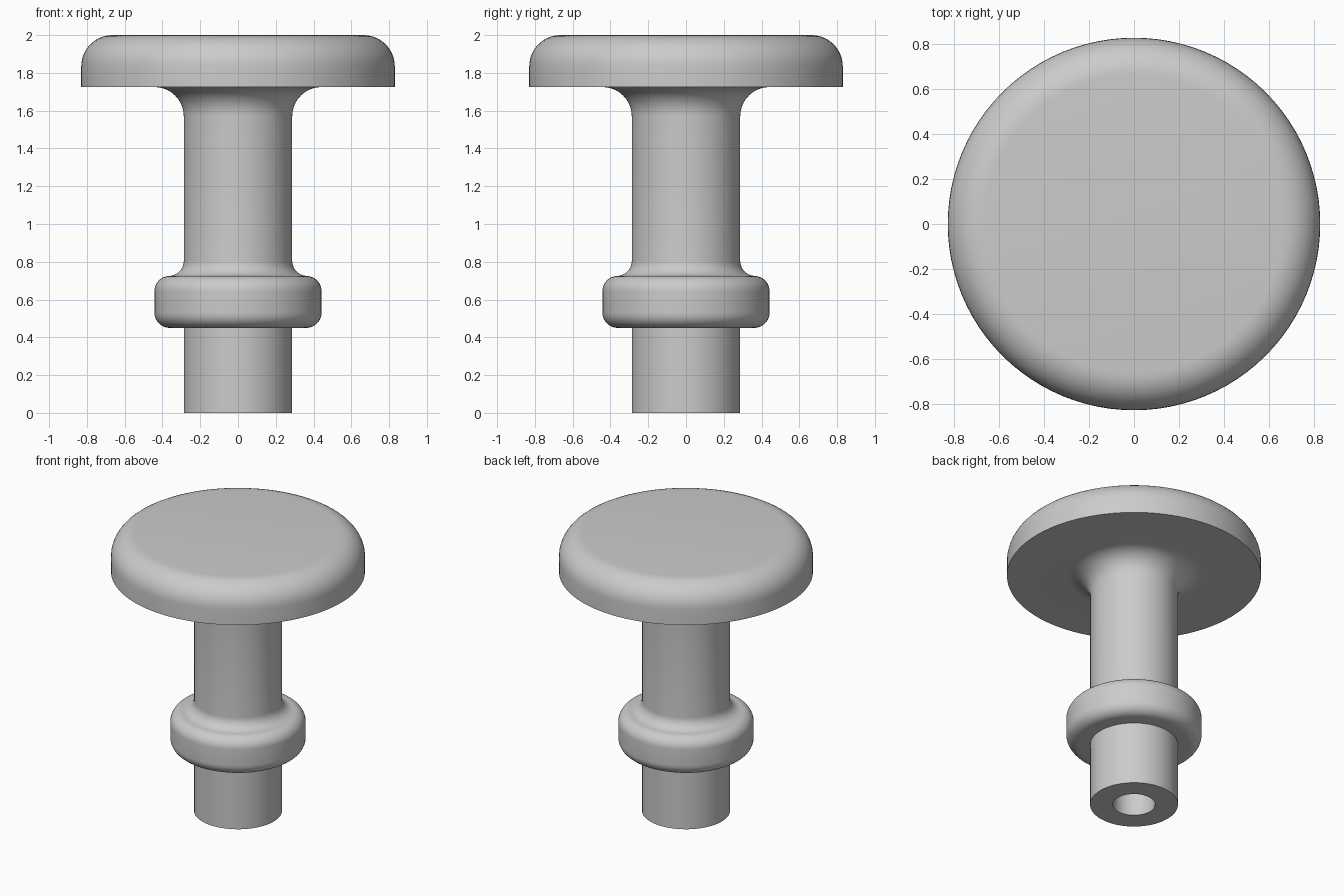
import bpy
import bmesh
from math import cos, sin, radians, pi

default = bpy.data.objects.get("Cube")
if default:
    bpy.data.objects.remove(default, do_unlink=True)

SEGMENTS = 96
ARC_STEPS = 10

# Main dimensions
STEM_R, BORE_R, BORE_TOP = 0.287, 0.138, 1.0
COLLAR_R, COLLAR_LOW, COLLAR_HIGH, COLLAR_ROUND = 0.442, 0.45, 0.725, 0.08
HEAD_R, HEAD_LOW, HEAD_HIGH, HEAD_ROUND = 0.83, 1.725, 2.0, 0.165
NECK_ROUND = 0.155


def arc(r, z, radius, start, end):
    """Points (radius, height) along an arc, angles in degrees."""
    angles = [radians(start + (end - start) * i / ARC_STEPS) for i in range(ARC_STEPS + 1)]
    return [(r + radius * cos(a), z + radius * sin(a)) for a in angles]


def lathe(name, profile, material):
    """Revolve a profile around the z axis into a closed solid."""
    bm = bmesh.new()
    verts = [bm.verts.new((r, 0, z)) for r, z in profile]
    edges = [bm.edges.new(pair) for pair in zip(verts, verts[1:])]
    bmesh.ops.spin(bm, geom=verts + edges, cent=(0, 0, 0), axis=(0, 0, 1),
                   angle=2 * pi, steps=SEGMENTS)
    bmesh.ops.remove_doubles(bm, verts=bm.verts, dist=0.0002)
    bmesh.ops.recalc_face_normals(bm, faces=bm.faces)
    mesh = bpy.data.meshes.new(name)
    bm.to_mesh(mesh)
    bm.free()
    mesh.materials.append(material)
    obj = bpy.data.objects.new(name, mesh)
    bpy.context.collection.objects.link(obj)
    bpy.ops.object.select_all(action="DESELECT")
    obj.select_set(True)
    bpy.context.view_layer.objects.active = obj
    bpy.ops.object.shade_smooth_by_angle(angle=radians(30))
    return obj


grey = bpy.data.materials.new("light grey")
grey.use_nodes = True
colour = (0.6, 0.6, 0.6, 1)
grey.diffuse_color = colour
grey.node_tree.nodes["Principled BSDF"].inputs["Base Color"].default_value = colour

# Blind bore and lower stem
bore = [(0, BORE_TOP), (BORE_R, BORE_TOP), (BORE_R, 0)]
stem = [(STEM_R, 0), (STEM_R, COLLAR_LOW)]

# Collar with rounded rims and a fillet up into the stem
inner = COLLAR_R - COLLAR_ROUND
collar = arc(inner, COLLAR_LOW + COLLAR_ROUND, COLLAR_ROUND, -90, 0)
collar += arc(inner, COLLAR_HIGH - COLLAR_ROUND, COLLAR_ROUND, 0, 90)
collar += arc(STEM_R + COLLAR_ROUND, COLLAR_HIGH + COLLAR_ROUND, COLLAR_ROUND, 270, 180)

# Neck fillet flaring into the underside of the head
neck = arc(STEM_R + NECK_ROUND, HEAD_LOW - NECK_ROUND, NECK_ROUND, 180, 90)

# Mushroom head with a rounded upper rim
head = [(HEAD_R, HEAD_LOW)]
head += arc(HEAD_R - HEAD_ROUND, HEAD_HIGH - HEAD_ROUND, HEAD_ROUND, 0, 90)
head += [(0, HEAD_HIGH)]

lathe("mushroom_knob", bore + stem + collar + neck + head, grey)
